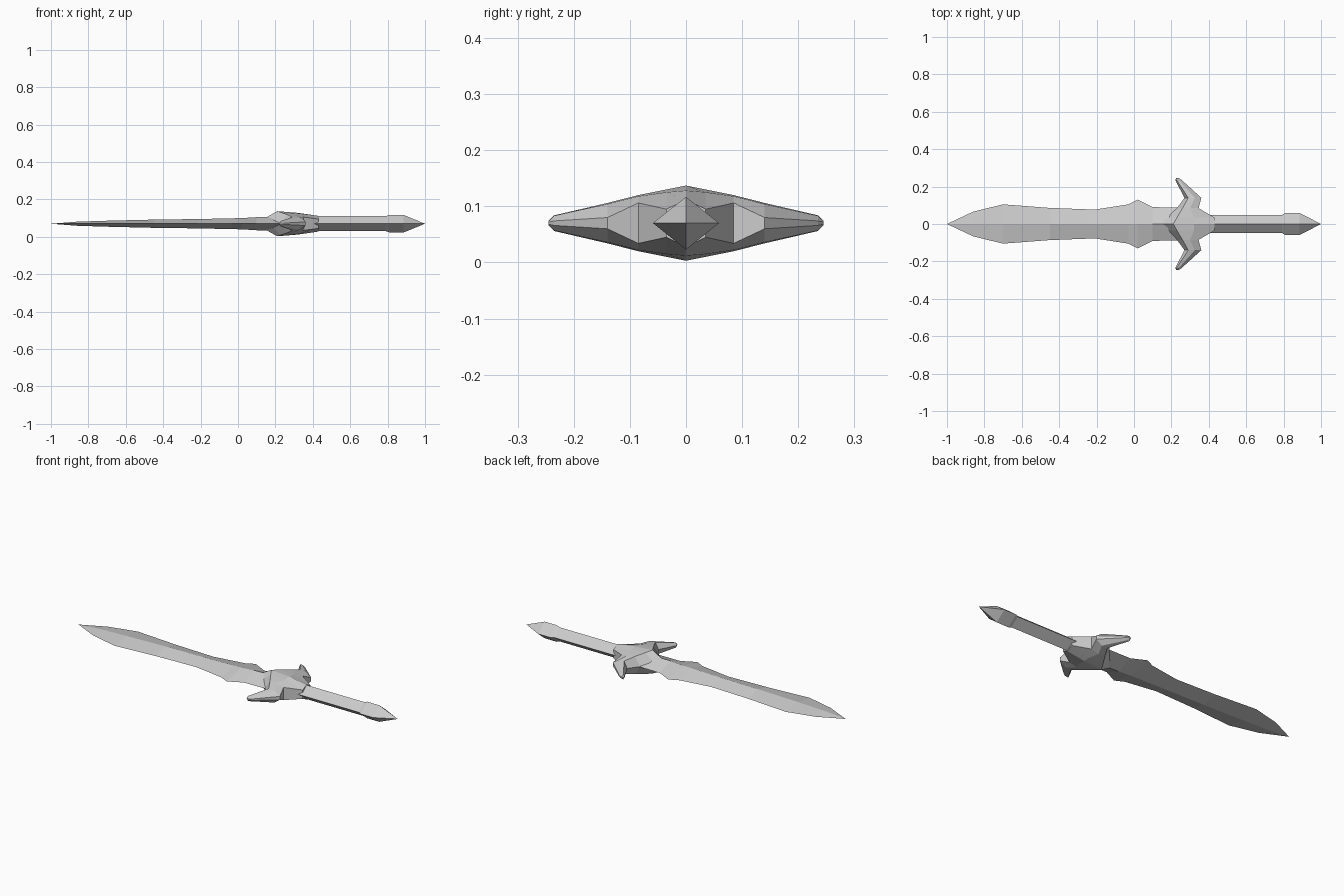
import bpy, bmesh

if "Cube" in bpy.data.objects:
    bpy.data.objects.remove(bpy.data.objects["Cube"])

ZC = 0.07  # height of the sword's mid plane


def loft(name, rings):
    """Skin a list of closed rings; a one-point ring makes a tip."""
    bm = bmesh.new()
    loops = [[bm.verts.new((x, y, z + ZC)) for x, y, z in r] for r in rings]
    for a, b in zip(loops, loops[1:]):
        n = max(len(a), len(b))
        for i in range(n):
            j = (i + 1) % n
            if len(a) == 1:
                bm.faces.new((a[0], b[j], b[i]))
            elif len(b) == 1:
                bm.faces.new((a[i], a[j], b[0]))
            else:
                bm.faces.new((a[i], a[j], b[j], b[i]))
    for end in (loops[0], loops[-1]):
        if len(end) > 2:
            bm.faces.new(end)
    bmesh.ops.recalc_face_normals(bm, faces=bm.faces)
    mesh = bpy.data.meshes.new(name)
    bm.to_mesh(mesh)
    bm.free()
    obj = bpy.data.objects.new(name, mesh)
    bpy.context.collection.objects.link(obj)
    return obj


def diamond(x, w, h):
    if w == 0:
        return [(x, 0, 0)]
    return [(x, w, 0), (x, 0, h), (x, -w, 0), (x, 0, -h)]


# Blade: diamond section (x, half width, half thickness)
blade = [(-1, 0, 0), (-0.86, 0.066, 0.011), (-0.70, 0.105, 0.016),
         (-0.45, 0.086, 0.022), (-0.21, 0.077, 0.025), (-0.03, 0.105, 0.029),
         (0.02, 0.13, 0.03), (0.10, 0.09, 0.035), (0.26, 0.088, 0.04)]
loft("blade", [diamond(*s) for s in blade])

# Grip and pointed pommel
handle = [(0.40, 0.048, 0.04), (0.79, 0.048, 0.04), (0.81, 0.059, 0.047),
          (0.885, 0.059, 0.047), (1, 0, 0)]
loft("handle", [diamond(*s) for s in handle])

# Guard: sections across y (y, front x, ridge x/h, shoulder x/h, back x/h)
guard = [(0.0, 0.09, 0.21, 0.067, 0.32, 0.058, 0.43, 0.042),
         (0.035, 0.16, 0.23, 0.060, 0.32, 0.055, 0.43, 0.025),
         (0.085, 0.23, 0.26, 0.050, 0.30, 0.048, 0.345, 0.036),
         (0.14, 0.27, 0.29, 0.036, 0.325, 0.034, 0.36, 0.010),
         (0.235, 0.22, 0.228, 0.014, 0.24, 0.013, 0.255, 0.004),
         (0.245, 0.225, 0.23, 0.004, 0.235, 0.004, 0.24, 0.002)]


def guard_ring(s, sign):
    y, xf, x1, h1, x2, h2, xb, hb = s
    half = [(x1, h1), (x2, h2), (xb, hb)]
    pts = [(xf, 0)] + half + [(x, -h) for x, h in reversed(half)]
    return [(x, sign * y, z) for x, z in pts]


loft("guard", [guard_ring(s, -1) for s in reversed(guard[1:])]
     + [guard_ring(s, 1) for s in guard])
